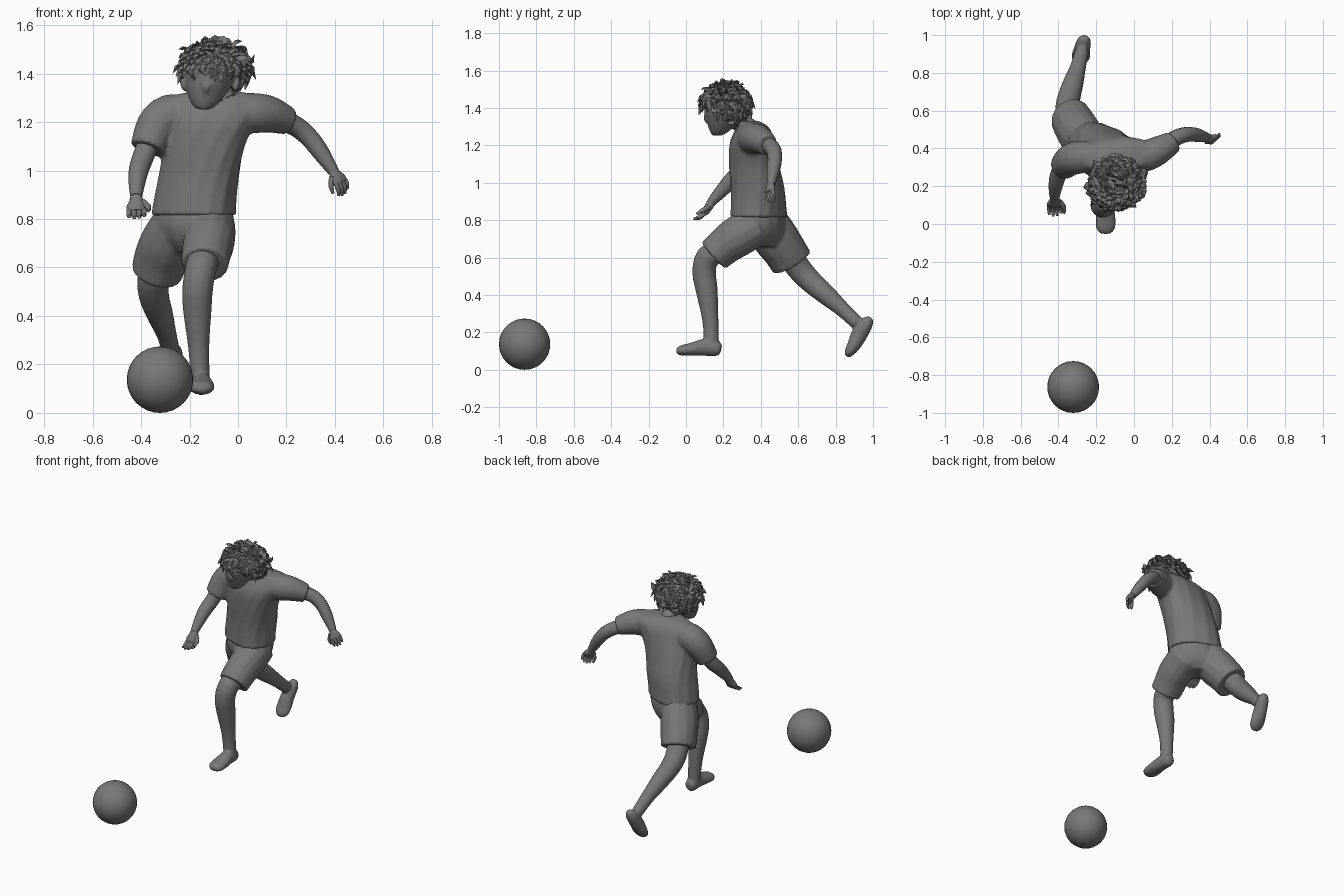
import bpy, bmesh, math, random
from mathutils import Vector as V

if "Cube" in bpy.data.objects:
    bpy.data.objects.remove(bpy.data.objects["Cube"])

random.seed(4)
SIDES = 14
grey = bpy.data.materials.new("dark_grey")
grey.diffuse_color = (.19, .19, .19, 1)
grey.use_nodes = True
grey.node_tree.nodes["Principled BSDF"].inputs["Base Color"].default_value = grey.diffuse_color


def finish(name, bm, angle=50, voxel=0):
    bmesh.ops.recalc_face_normals(bm, faces=bm.faces)
    me = bpy.data.meshes.new(name)
    bm.to_mesh(me)
    bm.free()
    me.materials.append(grey)
    ob = bpy.data.objects.new(name, me)
    bpy.context.collection.objects.link(ob)
    bpy.ops.object.select_all(action='DESELECT')
    ob.select_set(True)
    bpy.context.view_layer.objects.active = ob
    if voxel:  # fuse overlapping tubes into one skin
        rm = ob.modifiers.new("fuse", 'REMESH')
        rm.mode, rm.voxel_size, rm.use_smooth_shade = 'VOXEL', voxel, True
        sm = ob.modifiers.new("soften", 'SMOOTH')
        sm.factor, sm.iterations = .5, 4
    elif angle:
        bpy.ops.object.shade_smooth_by_angle(angle=math.radians(angle))
    return ob


def resample(rows, n=3):
    # Catmull-Rom through all columns of the control rows
    out = []
    for i in range(len(rows) - 1):
        p = [rows[max(i - 1, 0)], rows[i], rows[i + 1], rows[min(i + 2, len(rows) - 1)]]
        for k in range(n):
            t = k / n
            out.append([0.5 * (2 * b + (c - a) * t + (2 * a - 5 * b + 4 * c - d) * t * t
                               + (3 * b - a - 3 * c + d) * t ** 3) for a, b, c, d in zip(*p)])
    return out + [list(rows[-1])]


def skin(bm, rings, power=1.0):
    # rings: (centre, half-axis u, half-axis v)
    loops = []
    for c, u, v in rings:
        loop = []
        for k in range(SIDES):
            a = math.tau * k / SIDES
            ca, sa = math.cos(a), math.sin(a)
            loop.append(bm.verts.new(c + u * math.copysign(abs(ca) ** power, ca)
                                     + v * math.copysign(abs(sa) ** power, sa)))
        loops.append(loop)
    for a, b in zip(loops, loops[1:]):
        for k in range(SIDES):
            j = (k + 1) % SIDES
            bm.faces.new((a[k], a[j], b[j], b[k]))
    bm.faces.new(loops[0])
    bm.faces.new(loops[-1])


def tube(bm, pts, hint=(0, 1, 0), n=3):
    # pts: x, y, z, width radius, (depth radius)
    rows = resample([list(p) + [p[3]] * (5 - len(p)) for p in pts], n)
    pos = [V(r[:3]) for r in rows]
    rings = []
    for i, r in enumerate(rows):
        t = (pos[min(i + 1, len(pos) - 1)] - pos[max(i - 1, 0)]).normalized()
        s = t.cross(V(hint)).normalized()
        rings.append((pos[i], s * max(r[3], .002), s.cross(t) * max(r[4], .002)))
    skin(bm, rings)


def stack(bm, rows, power=1.0):
    # rows: x, y, z, half width, half depth, turn in degrees
    rings = []
    for x, y, z, w, d, a in resample(rows):
        a = math.radians(a)
        rings.append((V((x, y, z)), V((math.cos(a), math.sin(a), 0)) * w,
                      V((-math.sin(a), math.cos(a), 0)) * d))
    skin(bm, rings, power)


def limb(name, pts):
    bm = bmesh.new()
    tube(bm, pts)
    finish(name, bm)


def hand(name, wrist, direction, spread, size, thumb):
    w, d = V(wrist), V(direction).normalized()
    s = V(spread)
    s = (s - d * s.dot(d)).normalized()
    n = d.cross(s) * thumb
    bm = bmesh.new()
    tube(bm, [(*(w + d * size * f), a * size, b * size) for f, a, b in
              ((-.15, .2, .2), (.1, .25, .2), (.35, .36, .18), (.55, .34, .12))], n, 2)
    for k in range(4):
        b = w + d * size * .5 + s * size * (k - 1.5) * .18
        L = size * (.5, .58, .55, .42)[k]
        r = size * .095
        tube(bm, [(*b, r), (*(b + d * L * .5 + n * L * .15), r),
                  (*(b + d * L * .85 + n * L * .5), r * .6)], s, 2)
    b = w + d * size * .15 + s * size * .22 * thumb
    tube(bm, [(*b, size * .12), (*(b + (d * .3 + s * .2 * thumb + n * .15) * size), size * .11),
              (*(b + (d * .58 + s * .2 * thumb + n * .3) * size), size * .06)], n, 2)
    finish(name, bm)


# Ball
bm = bmesh.new()
bmesh.ops.create_uvsphere(bm, u_segments=32, v_segments=16, radius=.137)
bmesh.ops.translate(bm, verts=bm.verts, vec=(-.322, -.863, .137))
finish("ball", bm, 60)

# Shirt: body and both sleeves
bm = bmesh.new()
stack(bm, [(-.183, .39, .815, .178, .14, -25), (-.178, .388, .87, .173, .139, -23),
           (-.163, .383, .97, .168, .139, -18), (-.14, .363, 1.1, .17, .132, -8),
           (-.11, .352, 1.2, .184, .122, 0), (-.085, .357, 1.27, .205, .1, 4),
           (-.085, .355, 1.307, .185, .075, 4), (-.1, .33, 1.33, .075, .06, 0)], .85)
tube(bm, [(-.2, .355, 1.23, .077), (-.28, .355, 1.228, .088),
          (-.337, .34, 1.18, .085), (-.373, .305, 1.09, .073)])
tube(bm, [(-.02, .35, 1.235, .08), (.06, .36, 1.237, .084),
          (.13, .39, 1.232, .077), (.21, .437, 1.203, .058)])
finish("shirt", bm, voxel=.01)

# Arms and hands
limb("right_arm", [(-.355, .33, 1.15, .045), (-.39, .285, 1.06, .044), (-.41, .23, 1.0, .041),
                   (-.418, .175, .94, .033), (-.42, .13, .89, .024)])
limb("left_arm", [(.15, .41, 1.22, .045), (.235, .462, 1.185, .042), (.295, .475, 1.135, .039),
                  (.345, .468, 1.07, .035), (.395, .455, .995, .023)])
hand("right_hand", (-.42, .13, .885), (.02, -.52, -.82), (1, 0, 0), .115, 1)
hand("left_hand", (.395, .453, .995), (.5, -.1, -.75), (.7, .6, .3), .1, -1)

# Shorts: seat and both legs
bm = bmesh.new()
stack(bm, [(-.183, .39, .85, .165, .125, -25), (-.183, .39, .78, .173, .135, -25),
           (-.185, .395, .71, .14, .115, -25), (-.19, .40, .66, .06, .075, -25)])
tube(bm, [(-.115, .385, .775, .105, .11), (-.118, .28, .715, .107, .112),
          (-.13, .21, .665, .104, .103), (-.137, .147, .61, .098, .096)], (0, 0, 1))
tube(bm, [(-.25, .425, .79, .1, .12), (-.285, .475, .71, .115, .125),
          (-.315, .525, .64, .114, .118), (-.338, .565, .575, .106, .116)])
finish("shorts", bm, voxel=.01)

# Left leg and foot
bm = bmesh.new()
tube(bm, [(-.135, .2, .655, .07), (-.152, .115, .6, .065), (-.166, .097, .52, .064),
          (-.168, .11, .43, .06), (-.162, .13, .27, .044), (-.155, .137, .12, .04)])
tube(bm, [(-.152, .189, .11, .015, .018), (-.152, .17, .113, .037, .04),
          (-.15, .1, .12, .043, .046), (-.15, .03, .11, .053, .035),
          (-.15, -.025, .103, .05, .028), (-.15, -.052, .1, .025, .014)], (0, 0, 1))
finish("left_leg", bm, voxel=.008)

# Right leg and foot
bm = bmesh.new()
tube(bm, [(-.33, .55, .62, .07), (-.35, .605, .54, .067), (-.345, .665, .475, .062),
          (-.322, .745, .405, .055), (-.295, .835, .325, .042), (-.275, .915, .25, .037)],
     (1, 0, 0))
tube(bm, [(-.262, .99, .278, .018, .016), (-.265, .967, .25, .038, .036),
          (-.275, .925, .185, .043, .044), (-.28, .897, .13, .05, .036),
          (-.282, .872, .092, .044, .026), (-.282, .862, .07, .02, .014)])
finish("right_leg", bm, voxel=.008)

# Head with neck, nose and ears
bm = bmesh.new()
tube(bm, [(-.1, .345, 1.28, .06), (-.105, .295, 1.32, .054), (-.11, .24, 1.37, .057)], (1, 0, 0))
stack(bm, [(-.14, .165, 1.253, .027, .025, 0), (-.137, .178, 1.273, .053, .05, 0),
           (-.128, .193, 1.32, .082, .082, 0), (-.115, .202, 1.38, .102, .105, 0),
           (-.105, .212, 1.44, .11, .112, 0), (-.1, .218, 1.5, .088, .088, 0),
           (-.1, .22, 1.533, .03, .03, 0)])
tube(bm, [(-.126, .12, 1.385, .012), (-.13, .108, 1.347, .016), (-.132, .117, 1.328, .013)],
     (1, 0, 0))
for s in (-1, 1):
    x = -.115 + s * .1
    tube(bm, [(x, .21, 1.33, .01, .014), (x + s * .012, .215, 1.36, .012, .026),
              (x + s * .01, .22, 1.39, .01, .02)], (0, 1, 0))
finish("head", bm, voxel=.007)

# Hair: broad pointed tufts scattered over the scalp, lying mostly flat
bm = bmesh.new()


def tuft(base, tip, d, half):
    axis = (tip - base).normalized()
    s = axis.cross(d).normalized() * half
    mid = base.lerp(tip, .45) + d * .014
    root = [bm.verts.new(base - d * .012 + o) for o in (s, d * .024, -s, -d * .01)]
    body = [bm.verts.new(mid + o) for o in (s * .85, d * .01, -s * .85, -d * .014)]
    top = bm.verts.new(tip)
    for k in range(4):
        j = (k + 1) % 4
        bm.faces.new((root[k], root[j], body[j], body[k]))
        bm.faces.new((body[k], body[j], top))
    bm.faces.new(root)


centre, radii = V((-.095, .212, 1.425)), V((.12, .108, .098))
count = 300
for i in range(count):
    z = 1 - 1.8 * (i + .5) / count
    a = i * 2.39996
    r = math.sqrt(1 - z * z)
    d = V((r * math.cos(a), r * math.sin(a), z))
    if d.y < -.2 and z < -.02 or d.y < .1 and z < -.35:
        continue
    base = centre + V(d * radii)
    jitter = V([random.uniform(-1, 1) for _ in range(3)])
    side = V((0, 0, 1)).cross(d) * random.uniform(-.02, .03)
    down = V((0, 0, -1)) + d * d.z
    lift = .012 + .022 * random.random()
    tip = base + d * lift + side + down * .065 * random.uniform(.6, 1.1) + jitter * .018
    tip.z = min(tip.z, 1.555)
    tuft(base, tip, d, random.uniform(.02, .028))
# Longer locks on the left side
for y in (.16, .21, .26):
    tuft(V((.02, y, 1.42)), V((.068, y + .02, 1.48)), V((1, 0, 0)), .03)
    tuft(V((.015, y, 1.42)), V((.01, y + .01, 1.325)), V((1, 0, 0)), .03)
finish("hair", bm, 0)
